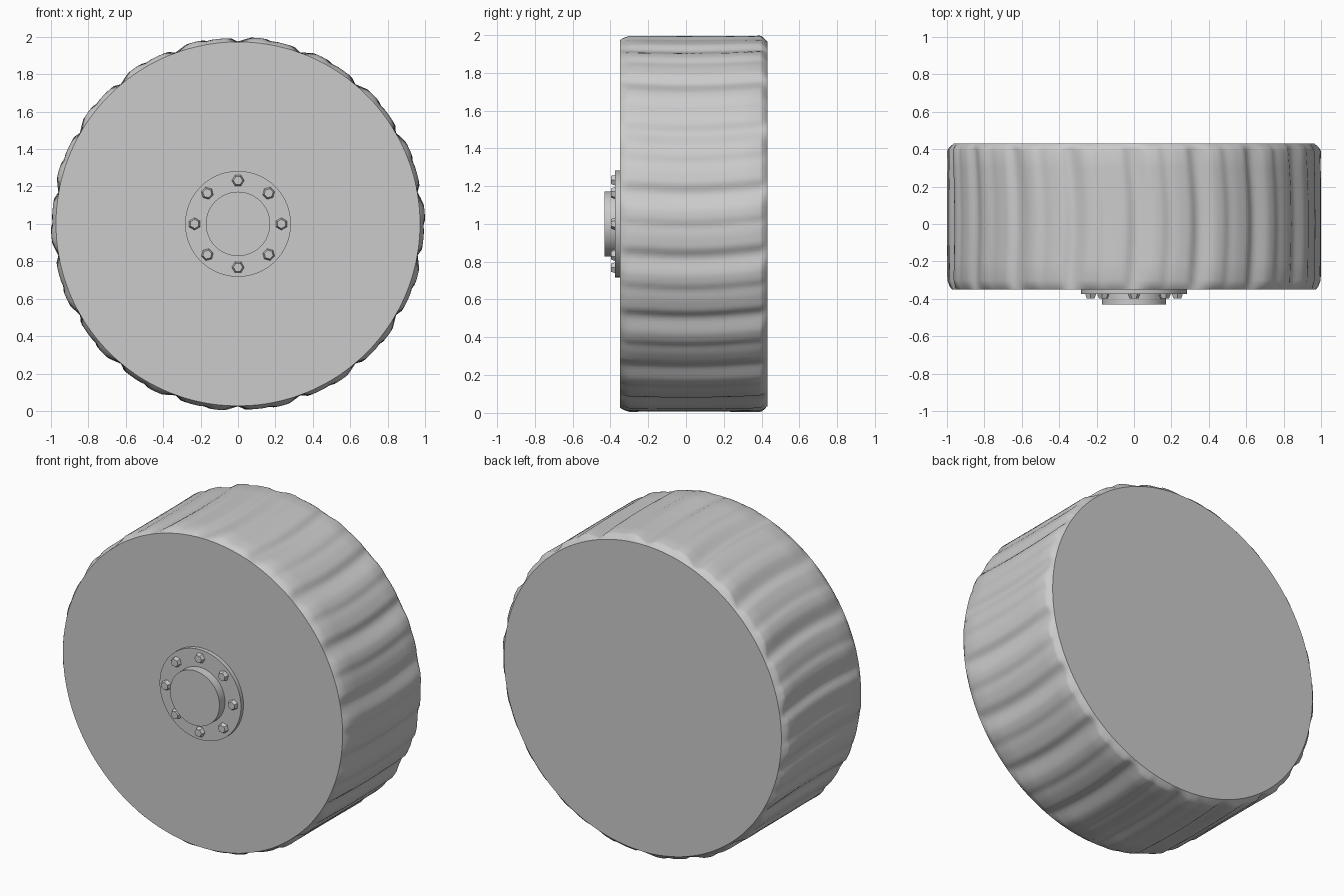
import bpy, bmesh, math
from mathutils import Matrix, Vector

cube = bpy.data.objects.get("Cube")
if cube:
    bpy.data.objects.remove(cube, do_unlink=True)

grey = bpy.data.materials.new("plain_grey")
grey.use_nodes = True
COLOUR = (0.6, 0.6, 0.6, 1)
grey.diffuse_color = COLOUR
grey.node_tree.nodes["Principled BSDF"].inputs["Base Color"].default_value = COLOUR

LUGS = 18
STEPS = 20  # columns per lug
FRONT, BACK = -0.35, 0.43
BASE = 0.973
DEPTH = 0.027


def finish(name, bm, angle=30):
    bmesh.ops.recalc_face_normals(bm, faces=bm.faces)
    mesh = bpy.data.meshes.new(name)
    bm.to_mesh(mesh)
    bm.free()
    mesh.materials.append(grey)
    obj = bpy.data.objects.new(name, mesh)
    bpy.context.collection.objects.link(obj)
    bpy.ops.object.select_all(action='DESELECT')
    obj.select_set(True)
    bpy.context.view_layer.objects.active = obj
    bpy.ops.object.shade_smooth_by_angle(angle=math.radians(angle))
    return obj


def disc(name, radius, y0, y1, sides=64, taper=1.0, x=0, z=1, turn=0):
    """Cylinder or frustum along y, from y0 (back) to y1 (front)."""
    bm = bmesh.new()
    bmesh.ops.create_cone(bm, cap_ends=True, segments=sides, radius1=radius,
                          radius2=radius * taper, depth=y0 - y1)
    place = (Matrix.Translation((x, (y0 + y1) / 2, z)) @ Matrix.Rotation(turn, 4, 'Y')
             @ Matrix.Rotation(math.pi / 2, 4, 'X'))
    bmesh.ops.transform(bm, matrix=place, verts=bm.verts)
    return finish(name, bm)


# Double-stepped tread profile: phase within one lug against height
PROFILE = [(0, 0), (0.05, 0.1), (0.15, 0.75), (0.35, 0.8), (0.5, 0.62),
           (0.6, 1), (0.75, 0.95), (0.95, 0.1), (1, 0)]


def lug_height(phase):
    phase %= 1
    for (a, h), (b, k) in zip(PROFILE, PROFILE[1:]):
        if phase <= b:
            return h + (k - h) * (phase - a) / (b - a)
    return 0


# Tyre: rings along the width, lugs bowing across the tread
RINGS = [(FRONT, 0), (-0.335, 0.5), (-0.3, 1), (-0.2, 1), (-0.1, 1), (0, 1),
         (0.1, 1), (0.2, 1), (0.3, 1), (0.39, 1), (0.4, 0.85), (0.415, 0.4), (BACK, -0.3)]
bm = bmesh.new()
count = LUGS * STEPS
loops = []
for y, swell in RINGS:
    bow = math.radians(1.8) * (1 - (y / 0.4) ** 2)
    ring = []
    for i in range(count):
        a = 2 * math.pi * i / count
        phase = (a + bow - math.radians(11)) * LUGS / (2 * math.pi)
        h = lug_height(phase) if swell > 0 else 1
        r = BASE + DEPTH * swell * h
        ring.append(bm.verts.new((r * math.cos(a), y, 1 + r * math.sin(a))))
    loops.append(ring)
for low, high in zip(loops, loops[1:]):
    for i in range(count):
        j = (i + 1) % count
        bm.faces.new((low[i], low[j], high[j], high[i]))
bm.faces.new(loops[0])
bm.faces.new(loops[-1])
finish("tyre", bm)

# Hub flange and cap
disc("hub_flange", 0.283, FRONT + 0.01, -0.375)
disc("hub_cap", 0.172, FRONT + 0.01, -0.43)

# Ring of bolts
for n in range(8):
    a = n * math.pi / 4
    disc("bolt_%d" % (n + 1), 0.035, -0.37, -0.398, sides=6, taper=0.7,
         x=0.232 * math.cos(a), z=1 + 0.232 * math.sin(a), turn=-a)
